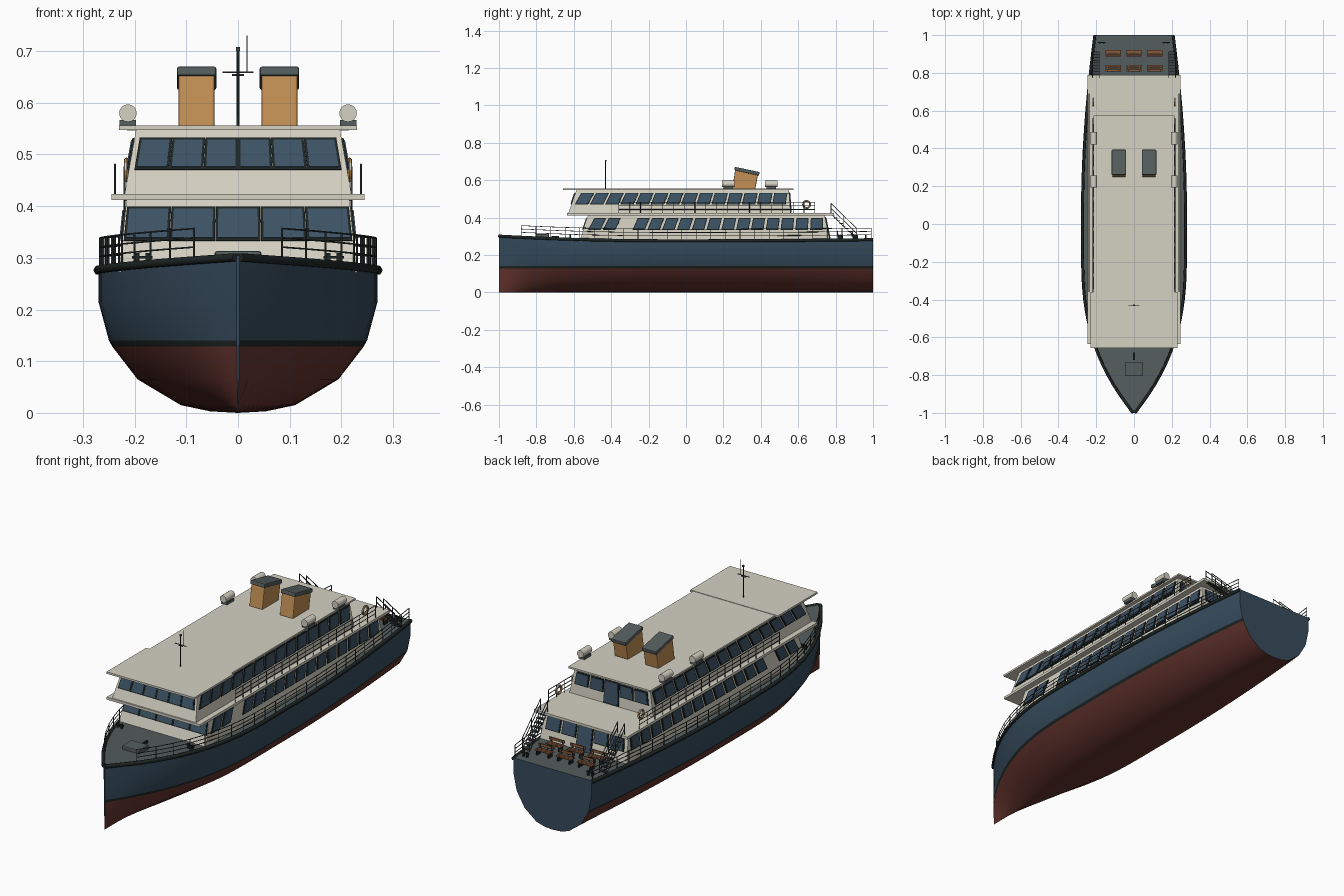
import bpy, bmesh, math
from mathutils import Vector, Matrix

if "Cube" in bpy.data.objects:
    bpy.data.objects.remove(bpy.data.objects["Cube"], do_unlink=True)


def material(name, r, g, b):
    m = bpy.data.materials.new(name)
    m.use_nodes = True
    m.diffuse_color = (r, g, b, 1)
    m.node_tree.nodes["Principled BSDF"].inputs["Base Color"].default_value = (r, g, b, 1)
    return m


CREAM = material("cream paint", .66, .64, .54)
NAVY = material("navy hull paint", .037, .072, .11)
RED = material("red bottom paint", .13, .035, .028)
DECK = material("grey deck", .09, .11, .11)
TRIM = material("black trim", .013, .019, .018)
GLASS = material("blue glass", .045, .085, .13)
ORANGE = material("orange funnel paint", .55, .28, .09)
WOOD = material("brown wood", .24, .10, .045)
RAIL = material("dark rail metal", .05, .06, .06)


def finish(name, bm, mats, smooth=False, bevel=0):
    bmesh.ops.recalc_face_normals(bm, faces=bm.faces)
    me = bpy.data.meshes.new(name)
    bm.to_mesh(me)
    bm.free()
    for m in mats:
        me.materials.append(m)
    ob = bpy.data.objects.new(name, me)
    bpy.context.collection.objects.link(ob)
    if bevel:
        mod = ob.modifiers.new("soft edges", "BEVEL")
        mod.width, mod.segments = bevel, 2
    if smooth:
        bpy.ops.object.select_all(action="DESELECT")
        ob.select_set(True)
        bpy.context.view_layer.objects.active = ob
        bpy.ops.object.shade_smooth_by_angle(angle=math.radians(40))
    return ob


def hexa(bm, low, high, mat=0):
    a, b = [[bm.verts.new(p) for p in ring] for ring in (low, high)]
    faces = [bm.faces.new(a), bm.faces.new(b)]
    for i in range(4):
        j = (i + 1) % 4
        faces.append(bm.faces.new((a[i], a[j], b[j], b[i])))
    for f in faces:
        f.material_index = mat


def rect(x0, x1, y0, y1, z):
    return [(x0, y0, z), (x1, y0, z), (x1, y1, z), (x0, y1, z)]


def box(bm, x0, x1, y0, y1, z0, z1, mat=0):
    hexa(bm, rect(x0, x1, y0, y1, z0), rect(x0, x1, y0, y1, z1), mat)


def block(name, dims, mat, bevel=0):
    bm = bmesh.new()
    box(bm, *dims)
    return finish(name, bm, [mat], bevel=bevel)


def tubes(name, paths, radius, mat):
    cu = bpy.data.curves.new(name, "CURVE")
    cu.dimensions, cu.bevel_depth, cu.bevel_resolution, cu.use_fill_caps = "3D", radius, 1, True
    for path in paths:
        sp = cu.splines.new("POLY")
        sp.points.add(len(path) - 1)
        for p, q in zip(sp.points, path):
            p.co = (*q, 1)
    temp = bpy.data.objects.new(name + " path", cu)
    bpy.context.collection.objects.link(temp)
    me = bpy.data.meshes.new_from_object(temp.evaluated_get(bpy.context.evaluated_depsgraph_get()))
    bpy.data.objects.remove(temp, do_unlink=True)
    me.materials.clear()
    me.materials.append(mat)
    bpy.context.collection.objects.link(bpy.data.objects.new(name, me))


# Hull lines: half beam and sheer along the length
def beam(y):
    if y < -.15:
        return max(.003, .27 * (1 - (1 - (y + 1) / .85) ** 2.6))
    return .27 - .065 * (max(0, y - .1) / .9) ** 1.8


def sheer(y):
    return .28 + .025 * (max(0, -y - .1) / .9) ** 2 + .006 * max(0, y) ** 2


SECTION = [(.2, .003), (.41, .015), (.72, .065), (.9, .128), (.925, .14), (1, .215)]
bm = bmesh.new()
rings = []
for i in range(41):
    y = -1 + i / 20
    fine = 1 + 1.2 * max(0, (-y - .3) / .7) ** 2
    half = [(beam(y) * f ** fine, z) for f, z in SECTION] + [(beam(y), sheer(y))]
    ring = [(-x, z) for x, z in reversed(half)] + [(0, 0)] + half
    rings.append([bm.verts.new((x, y, z)) for x, z in ring])
n = len(rings[0])
for a, b in zip(rings, rings[1:]):
    for k in range(n):
        j = (k + 1) % n
        f = bm.faces.new((a[k], a[j], b[j], b[k]))
        level = min(k, n - 2 - k)
        f.material_index = 3 if k == n - 1 else 1 if level < 2 else 2 if level == 2 else 0
for ring in (rings[0], rings[-1]):
    bm.faces.new(ring).material_index = 1
finish("hull", bm, [RED, NAVY, TRIM, DECK], smooth=True)


# Gunwale and main deck rails follow the sheer
def edge(y, s, up=0, inset=0):
    return (s * max(0, beam(y) - inset), y, sheer(y) + up)


tubes("gunwale", [[edge(-1 + i / 20, s, -.004, -.001) for i in range(41)] for s in (-1, 1)], .009, TRIM)
paths = []
for s in (-1, 1):
    ys = [-.88 + 1.87 * i / 24 for i in range(25)]
    paths += [[edge(y, s, h, .003) for y in ys] for h in (.022, .04, .058)]
    paths += [[edge(y, s, 0, .003), edge(y, s, .058, .003)] for y in ys]
tubes("main_deck_rail", paths, .0018, RAIL)


# Deckhouses with raked walls
def house(name, low, high):
    a, b = [rect(-w, w, y0, y1, z) for w, y0, y1, z in (low, high)]
    bm = bmesh.new()
    hexa(bm, a, b)
    finish(name, bm, [CREAM])
    a, b = [[Vector(p) for p in r] for r in (a, b)]
    pick = {"front": (0, 1), "left": (1, 2), "back": (3, 2), "right": (0, 3)}
    return {k: (a[i], a[j], b[j], b[i]) for k, (i, j) in pick.items()}


lower = house("main_deckhouse", (.23, -.57, .77, .272), (.215, -.52, .74, .42))
upper = house("upper_deckhouse", (.22, -.63, .56, .42), (.197, -.585, .55, .55))


# Framed panes mapped onto a wall
def panes(name, wall, spans, v0, v1, lean=0):
    bl, br, tr, tl = wall
    normal = (br - bl).cross(tl - bl).normalized()
    centre = Vector((0, 0, (bl.z + tl.z) / 2))
    if normal.dot((bl + tr) / 2 - centre) < 0:
        normal.negate()
    mu, mv = .005 / (br - bl).length, .005 / (tl - bl).length
    bm = bmesh.new()
    for u0, u1 in spans:
        for grow, off, mat in ((1, .004, 0), (0, .006, 1)):
            pts = []
            for u, v in ((u0 - mu * grow, v0 - mv * grow), (u1 + mu * grow, v0 - mv * grow),
                         (u1 + mu * grow, v1 + mv * grow), (u0 - mu * grow, v1 + mv * grow)):
                u += lean * (v - v0)
                pts.append(bl.lerp(br, u).lerp(tl.lerp(tr, u), v))
            hexa(bm, [p - normal * .001 for p in pts], [p + normal * off for p in pts], mat)
    finish(name, bm, [TRIM, GLASS])


def row(count, start, end, fill, skip=()):
    step = (end - start) / count
    return [(start + step * (i + .5 - fill / 2), start + step * (i + .5 + fill / 2))
            for i in range(count) if i not in skip]


panes("main_front_windows", lower["front"], row(5, .005, .995, .88), .44, .82)
panes("upper_front_windows", upper["front"], row(6, .025, .975, .85), .42, .82)
for side in ("left", "right"):
    panes("main_windows_" + side, lower[side], row(16, .015, .985, .72, (2,)), .44, .81, .025)
    panes("upper_windows_" + side, upper[side], row(14, .012, .985, .76), .42, .82, .025)
for name, walls in (("main", lower), ("upper", upper)):
    panes(name + "_aft_windows", walls["back"], row(5, .03, .97, .78, (2,)), .43, .81)
    panes(name + "_aft_door", walls["back"], [(.42, .58)], .08, .84)

# Deck slabs and roof
block("upper_deck", (-.245, .245, -.635, .79, .412, .424), CREAM)
block("roof", (-.215, .215, -.4, .575, .546, .554), CREAM)
block("bridge_roof", (-.23, .23, -.657, -.36, .547, .556), CREAM)

# Upper deck rails and life rings
paths = []
for s in (-1, 1):
    ys = [-.36 + i * .0583 for i in range(19)]
    paths += [[(s * .238, ys[0], z), (s * .238, ys[-1], z)] for z in (.443, .462, .481)]
    paths += [[(s * .238, y, .42), (s * .238, y, .481)] for y in ys]
tubes("upper_deck_rail", paths, .0018, RAIL)
for s, side in ((1, "left"), (-1, "right")):
    bpy.ops.mesh.primitive_torus_add(major_radius=.019, minor_radius=.005, major_segments=20, minor_segments=8,
                                     location=(s * .216, .645, .47), rotation=(0, math.pi / 2, 0))
    ring = bpy.context.object
    ring.name = "life_ring_" + side
    ring.data.materials.append(ORANGE)
    ring.data.materials.append(CREAM)
    for f in ring.data.polygons:
        f.material_index = int(math.atan2(f.center.y, f.center.x) * 4 / math.pi + 8) % 2
    bpy.ops.object.shade_smooth_by_angle()

# Raked twin funnels with slanted caps
for s, side in ((1, "left"), (-1, "right")):
    for part, mat, w, low, high in (
            ("funnel_", ORANGE, .035, (.247, .552, .37, .552), (.263, .655, .385, .628)),
            ("funnel_cap_", DECK, .038, (.258, .653, .39, .624), (.261, .671, .394, .643))):
        rings = [[(s * .08 + dx, y, z) for dx, y, z in ((-w, p[0], p[1]), (w, p[0], p[1]), (w, p[2], p[3]), (-w, p[2], p[3]))]
                 for p in (low, high)]
        bm = bmesh.new()
        hexa(bm, *rings)
        finish(part + side, bm, [mat], bevel=.004)

# Life raft canisters on cradles
for s, side in ((1, "left"), (-1, "right")):
    for y, place in ((.225, "fore"), (.455, "aft")):
        block("raft_cradle_%s_%s" % (place, side), (s * .213 - .016, s * .213 + .016, y - .025, y + .025, .552, .567), DECK)
        bm = bmesh.new()
        bmesh.ops.create_cone(bm, cap_ends=True, segments=16, radius1=.017, radius2=.017, depth=.066,
                              matrix=Matrix.Translation((s * .213, y, .58)) @ Matrix.Rotation(math.pi / 2, 4, "X"))
        finish("raft_canister_%s_%s" % (place, side), bm, [CREAM], smooth=True)

# Mast with yard and whip aerial
tubes("mast", [[(0, -.43, .55), (0, -.43, .705)]], .0025, TRIM)
tubes("mast_yard", [[(-.03, -.43, .659), (.03, -.43, .659)], [(-.012, -.43, .654), (.012, -.43, .654)]], .002, RAIL)
tubes("whip_aerial", [[(.017, -.43, .659), (.017, -.43, .73)]], .001, RAIL)
block("mast_light", (-.004, .004, -.434, -.426, .7, .708), RAIL)

# Aft stairs with handrails
for s, side in ((1, "left"), (-1, "right")):
    bm = bmesh.new()
    for i in range(9):
        y, z = .785 + .015 * i, .412 - .0145 * i
        box(bm, s * .202 - .018, s * .202 + .018, y - .009, y + .009, z - .002, z + .002)
    finish("stair_treads_" + side, bm, [RAIL])
    paths = []
    for x in (s * .184, s * .22):
        paths += [[(x, .775, .42 + h), (x, .912, .286 + h)] for h in (0, .03, .056)]
        paths += [[(x, y, z), (x, y, z + .056)] for y, z in ((.775, .42), (.843, .353), (.912, .286))]
    tubes("stair_rails_" + side, paths, .002, RAIL)

# Aft deck benches
for r, y in enumerate((.825, .905)):
    bm = bmesh.new()
    for x in (-.11, 0, .11):
        for dy in (-.011, 0, .011):
            box(bm, x - .04, x + .04, y + dy - .0045, y + dy + .0045, .306, .31)
        box(bm, x - .04, x + .04, y - .018, y - .014, .317, .33)
        for dx in (-.03, .03):
            box(bm, x + dx - .003, x + dx + .003, y - .014, y + .014, .28, .306, 1)
            box(bm, x + dx - .003, x + dx + .003, y - .019, y - .013, .3, .328, 1)
    finish("bench_row_%d" % (r + 1), bm, [WOOD, TRIM])

# Foredeck hatch, stem fitting and bollards
block("fore_hatch", (-.045, .045, -.805, -.733, .285, .313), DECK, bevel=.004)
block("deck_cleat", (-.004, .004, -.72, -.68, .28, .302), TRIM)
for s, side in ((1, "left"), (-1, "right")):
    for y, place in ((-.62, "fore"), (.96, "aft")):
        x = s * (.185 if y < 0 else .17)
        bm = bmesh.new()
        for dx in (-.01, .01):
            box(bm, x + dx - .004, x + dx + .004, y - .004, y + .004, .275, .309)
        box(bm, x - .02, x + .02, y - .003, y + .003, .299, .304)
        finish("bollard_%s_%s" % (place, side), bm, [TRIM])
